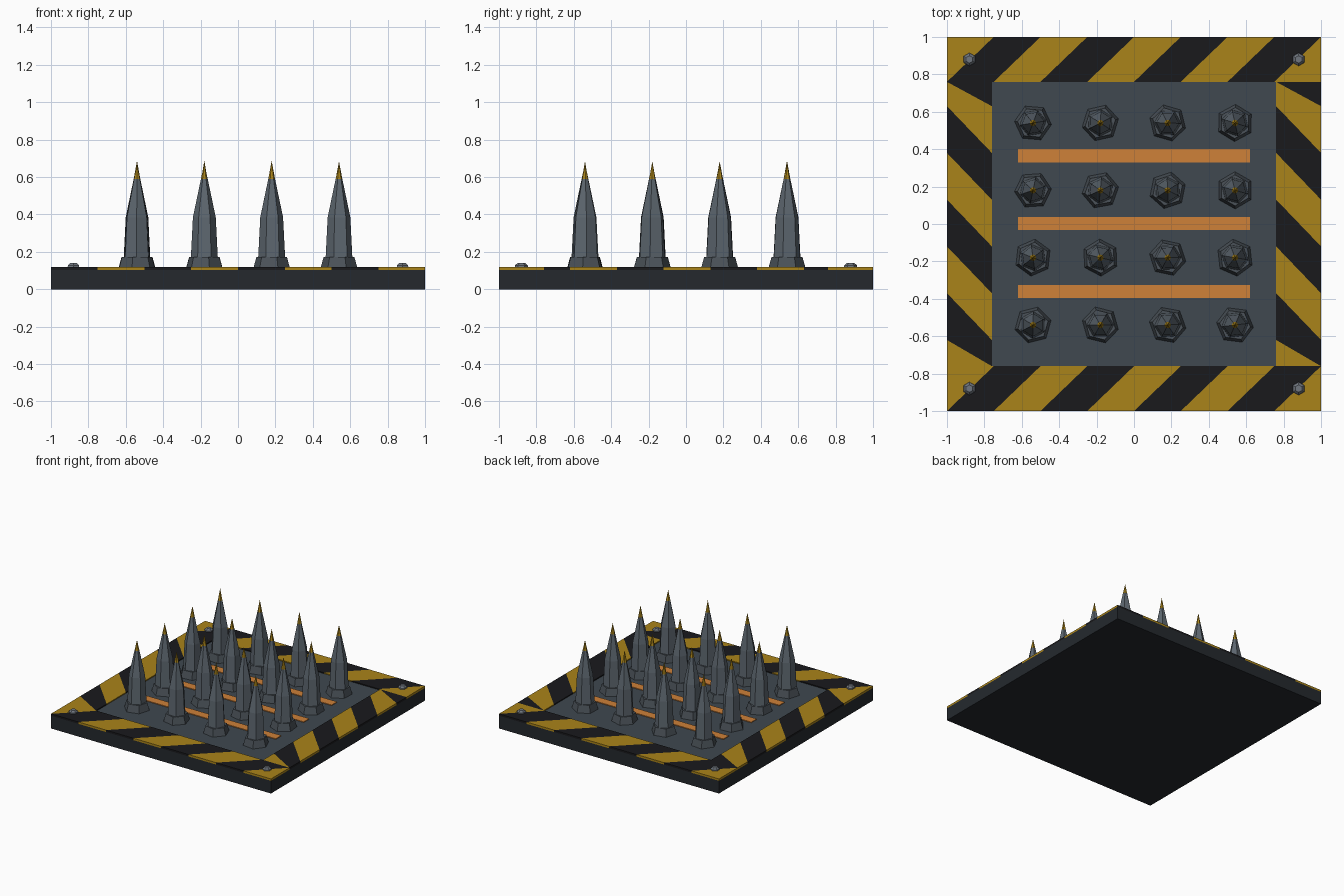
import bpy, bmesh, math, random

if "Cube" in bpy.data.objects:
    bpy.data.objects.remove(bpy.data.objects["Cube"])

random.seed(4)


def material(name, rgb):
    m = bpy.data.materials.new(name)
    m.diffuse_color = (*rgb, 1)
    m.use_nodes = True
    m.node_tree.nodes["Principled BSDF"].inputs["Base Color"].default_value = m.diffuse_color
    return m


BLACK = material("black", (0.010, 0.010, 0.012))
DARK = material("dark_steel", (0.018, 0.022, 0.027))
PANEL = material("panel_steel", (0.05, 0.065, 0.08))
YELLOW = material("yellow", (0.40, 0.23, 0.01))
ORANGE = material("orange", (0.62, 0.22, 0.04))
STEEL = material("spike_steel", (0.11, 0.135, 0.16))
COLLAR = material("collar_steel", (0.07, 0.085, 0.10))
BOLT = material("bolt_steel", (0.16, 0.18, 0.21))


def finish(name, bm, mats):
    bmesh.ops.remove_doubles(bm, verts=bm.verts, dist=1e-5)
    bmesh.ops.recalc_face_normals(bm, faces=bm.faces)
    me = bpy.data.meshes.new(name)
    bm.to_mesh(me)
    bm.free()
    for m in mats:
        me.materials.append(m)
    ob = bpy.data.objects.new(name, me)
    bpy.context.collection.objects.link(ob)
    return ob


def prism(bm, pts, z0, z1, mat=0):
    """Extrude an outline upward, dropping repeated corners."""
    pts = [p for i, p in enumerate(pts) if math.dist(p, pts[i - 1]) > 1e-4]
    if len(pts) < 3:
        return
    lo = [bm.verts.new((x, y, z0)) for x, y in pts]
    hi = [bm.verts.new((x, y, z1)) for x, y in pts]
    faces = [bm.faces.new(lo[::-1]), bm.faces.new(hi)]
    for i in range(len(pts)):
        faces.append(bm.faces.new((lo[i - 1], lo[i], hi[i], hi[i - 1])))
    for f in faces:
        f.material_index = mat


def slab(name, x0, x1, y0, y1, z0, z1, mat):
    bm = bmesh.new()
    prism(bm, [(x0, y0), (x1, y0), (x1, y1), (x0, y1)], z0, z1)
    return finish(name, bm, [mat])


def lathe(name, profile, loc, turn, mats, sides=6, tip_from=None):
    """Faceted revolve of (radius, height) rings; radius 0 makes a point."""
    bm = bmesh.new()
    rings = []
    for r, z in profile:
        if r == 0:
            rings.append([bm.verts.new((0, 0, z))] * sides)
        else:
            rings.append([bm.verts.new((r * math.cos(turn + math.tau * i / sides),
                                        r * math.sin(turn + math.tau * i / sides), z))
                          for i in range(sides)])
    bm.faces.new(rings[0][::-1])
    if profile[-1][0] > 0:
        bm.faces.new(rings[-1])
    for k in range(len(rings) - 1):
        a, b = rings[k], rings[k + 1]
        for i in range(sides):
            j = (i + 1) % sides
            vs = list(dict.fromkeys((a[i], a[j], b[j], b[i])))
            f = bm.faces.new(vs)
            f.material_index = 1 if tip_from is not None and k >= tip_from else 0
    ob = finish(name, bm, mats)
    ob.location = loc
    return ob


# Base slab and inner floor panel
slab("base_plate", -1, 1, -1, 1, 0, 0.104, DARK)
slab("floor_panel", -0.76, 0.76, -0.76, 0.76, 0.10, 0.112, PANEL)

# Hazard border: slanted stripes clamped to each border strip
W, S, Z0, Z1 = 0.76, 0.25, 0.104, 0.12


def clamp(v, lim):
    return max(-lim, min(lim, v))


for name, y0, y1 in (("front_border", -1, -W), ("back_border", W, 1)):
    bm = bmesh.new()
    for k in range(-1, 8):
        a, b = -1 + S * k, -1 + S * (k + 1)
        prism(bm, [(clamp(a, 1), y0), (clamp(b, 1), y0),
                   (clamp(b + S, 1), y1), (clamp(a + S, 1), y1)], Z0, Z1, k % 2)
    finish(name, bm, [BLACK, YELLOW])

for name, x0, x1 in (("left_border", -1, -W), ("right_border", W, 1)):
    bm = bmesh.new()
    for k in range(-1, 7):
        a, b = -0.87 + S * k, -0.87 + S * (k + 1)
        prism(bm, [(x0, clamp(a + S, W)), (x1, clamp(a, W)),
                   (x1, clamp(b, W)), (x0, clamp(b + S, W))], Z0, Z1, k % 2)
    finish(name, bm, [BLACK, YELLOW])

# Orange strips between the spike rows
for i, y in enumerate((-0.36, 0.003, 0.365)):
    slab(f"orange_strip_{i}", -0.62, 0.62, y - 0.035, y + 0.035, 0.108, 0.118, ORANGE)

# Spikes with collars and coloured tips
grid = (-0.54, -0.18, 0.18, 0.54)
for i, x in enumerate(grid):
    for j, y in enumerate(grid):
        turn = random.uniform(0, math.tau / 6)
        top = 0.672 + 0.018 * random.random()
        lathe(f"spike_collar_{i}{j}", [(0.1, 0.11), (0.083, 0.172)],
              (x, y, 0), turn, [COLLAR])
        lathe(f"spike_{i}{j}", [(0.073, 0.15), (0.061, 0.385), (0.018, 0.59), (0, top)],
              (x, y, 0), turn + 0.25, [STEEL, YELLOW], tip_from=2)

# Corner bolts
for x in (-0.88, 0.88):
    for y in (-0.88, 0.88):
        lathe(f"corner_bolt_{'r' if x > 0 else 'l'}{'b' if y > 0 else 'f'}",
              [(0.036, 0.115), (0.034, 0.128), (0.02, 0.141)],
              (x, y, 0), math.pi / 6, [BOLT])
